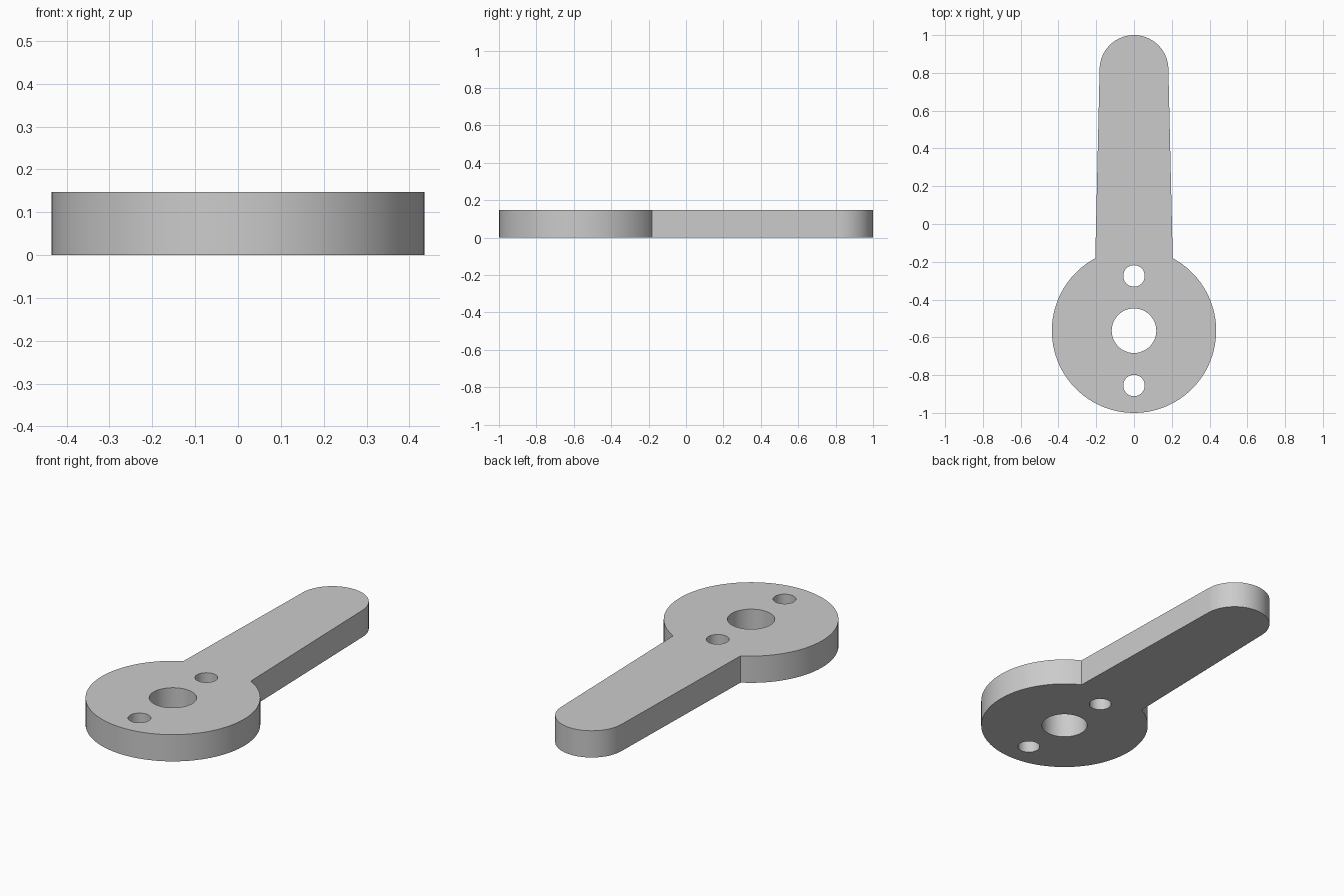
import bpy
import bmesh
import math

cube = bpy.data.objects.get("Cube")
if cube:
    bpy.data.objects.remove(cube, do_unlink=True)

THICKNESS = 0.147
DISC_Y, DISC_R = -0.565, 0.435
TIP_R = 0.182
TIP_Y = 1 - TIP_R
NECK_HALF = 0.205


def arc(cy, radius, start, end, steps):
    """Points along an arc centred on x = 0."""
    angles = [start + (end - start) * i / steps for i in range(steps + 1)]
    return [(radius * math.cos(a), cy + radius * math.sin(a)) for a in angles]


def circle(cy, radius, steps):
    return arc(cy, radius, 0, math.tau, steps)[:-1]


# Outline: round hub running into a tapered arm with a rounded tip
neck = math.acos(NECK_HALF / DISC_R)
outline = arc(DISC_Y, DISC_R, math.pi - neck, math.tau + neck, 80)
outline += arc(TIP_Y, TIP_R, 0, math.pi, 40)

# Shaft hole with a screw hole on either side
holes = [circle(DISC_Y, 0.118, 48)]
holes += [circle(DISC_Y + side * 0.29, 0.057, 32) for side in (-1, 1)]

# Fill the profile and extrude it to a plate
bm = bmesh.new()
for loop in [outline] + holes:
    verts = [bm.verts.new((x, y, 0)) for x, y in loop]
    for i, v in enumerate(verts):
        bm.edges.new((v, verts[i - 1]))
bmesh.ops.triangle_fill(bm, edges=bm.edges[:], use_beauty=True, normal=(0, 0, 1))
top = bmesh.ops.extrude_face_region(bm, geom=bm.faces[:], use_keep_orig=True)
top_verts = [g for g in top["geom"] if isinstance(g, bmesh.types.BMVert)]
bmesh.ops.translate(bm, verts=top_verts, vec=(0, 0, THICKNESS))
bmesh.ops.recalc_face_normals(bm, faces=bm.faces[:])

mesh = bpy.data.meshes.new("lever_arm")
bm.to_mesh(mesh)
bm.free()
lever = bpy.data.objects.new("lever_arm", mesh)
bpy.context.collection.objects.link(lever)

# Plain grey finish
grey = bpy.data.materials.new("plain_grey")
grey.use_nodes = True
colour = (0.6, 0.6, 0.6, 1)
grey.diffuse_color = colour
grey.node_tree.nodes["Principled BSDF"].inputs["Base Color"].default_value = colour
mesh.materials.append(grey)

# Smooth curved walls, sharp rims
bpy.ops.object.select_all(action="DESELECT")
lever.select_set(True)
bpy.context.view_layer.objects.active = lever
bpy.ops.object.shade_smooth_by_angle(angle=math.radians(30))
